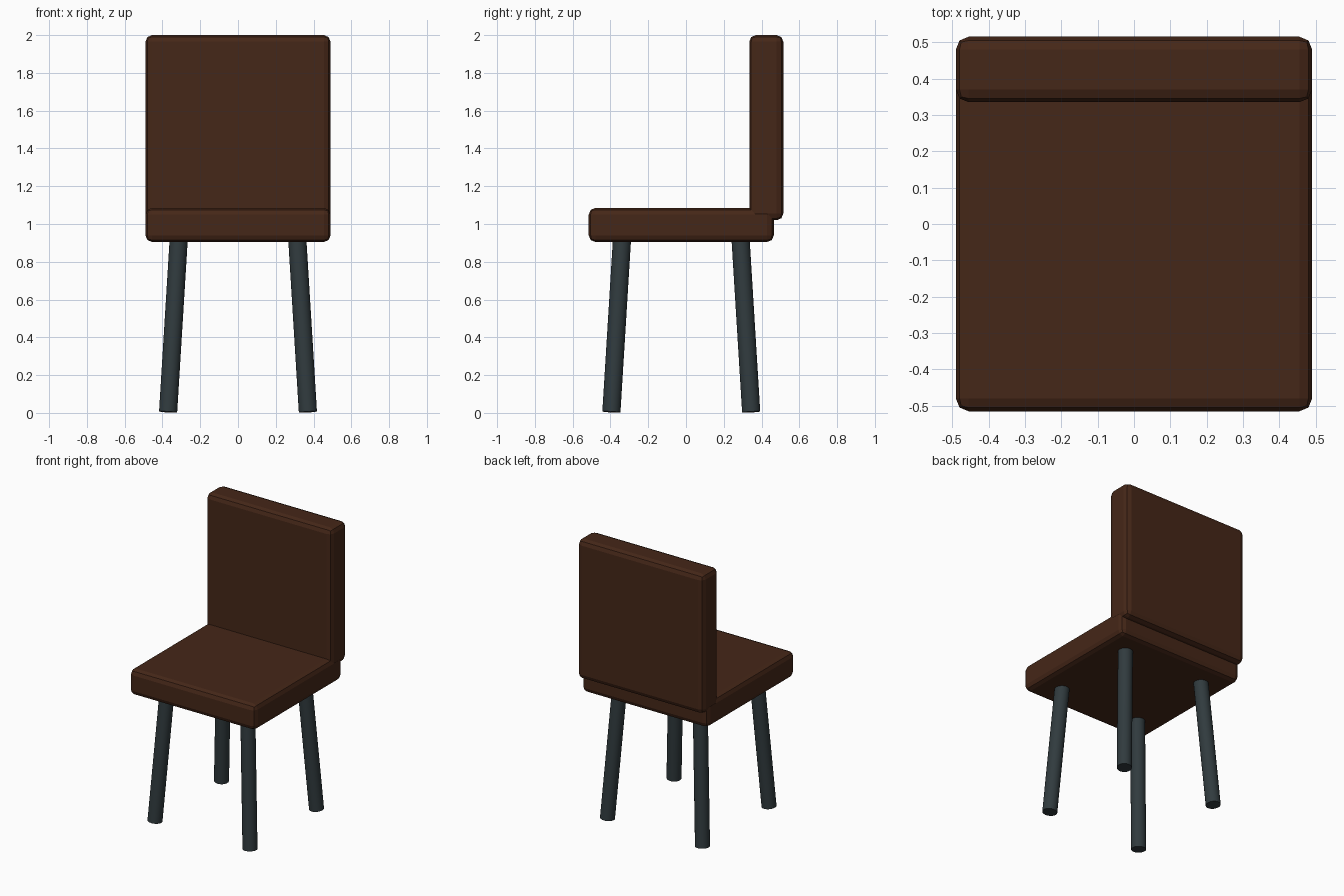
import bpy
from mathutils import Vector

if "Cube" in bpy.data.objects:
    bpy.data.objects.remove(bpy.data.objects["Cube"])


def material(name, color):
    mat = bpy.data.materials.new(name)
    mat.diffuse_color = (*color, 1)
    mat.use_nodes = True
    mat.node_tree.nodes["Principled BSDF"].inputs["Base Color"].default_value = mat.diffuse_color
    return mat


leather = material("brown_leather", (0.06, 0.02, 0.009))
metal = material("dark_metal", (0.03, 0.043, 0.048))


def cushion(name, location, size):
    bpy.ops.mesh.primitive_cube_add(size=1, location=location)
    obj = bpy.context.object
    obj.name = name
    obj.scale = size
    bpy.ops.object.transform_apply(location=False, rotation=False, scale=True)
    bevel = obj.modifiers.new("rounded_edges", 'BEVEL')
    bevel.width = 0.035
    bevel.segments = 2
    obj.data.materials.append(leather)


def leg(name, foot, top, radius=0.048):
    foot, top = Vector(foot), Vector(top)
    axis = top - foot
    bpy.ops.mesh.primitive_cylinder_add(vertices=32, radius=radius, depth=axis.length,
                                        location=(foot + top) / 2)
    obj = bpy.context.object
    obj.name = name
    obj.rotation_euler = axis.to_track_quat('Z', 'Y').to_euler()
    obj.data.materials.append(metal)
    bpy.ops.object.shade_smooth_by_angle()


# Seat and backrest cushions
cushion("seat", (0, -0.025, 0.995), (0.98, 0.98, 0.18))
cushion("backrest", (0, 0.425, 1.51), (0.98, 0.18, 0.98))

# Four splayed legs, mirrored about the seat centre
for sy, row in ((-1, "front"), (1, "back")):
    for sx, side in ((-1, "left"), (1, "right")):
        leg(f"{row}_{side}_leg",
            (sx * 0.37, -0.025 + sy * 0.37, 0.005),
            (sx * 0.312, -0.025 + sy * 0.312, 0.95))
